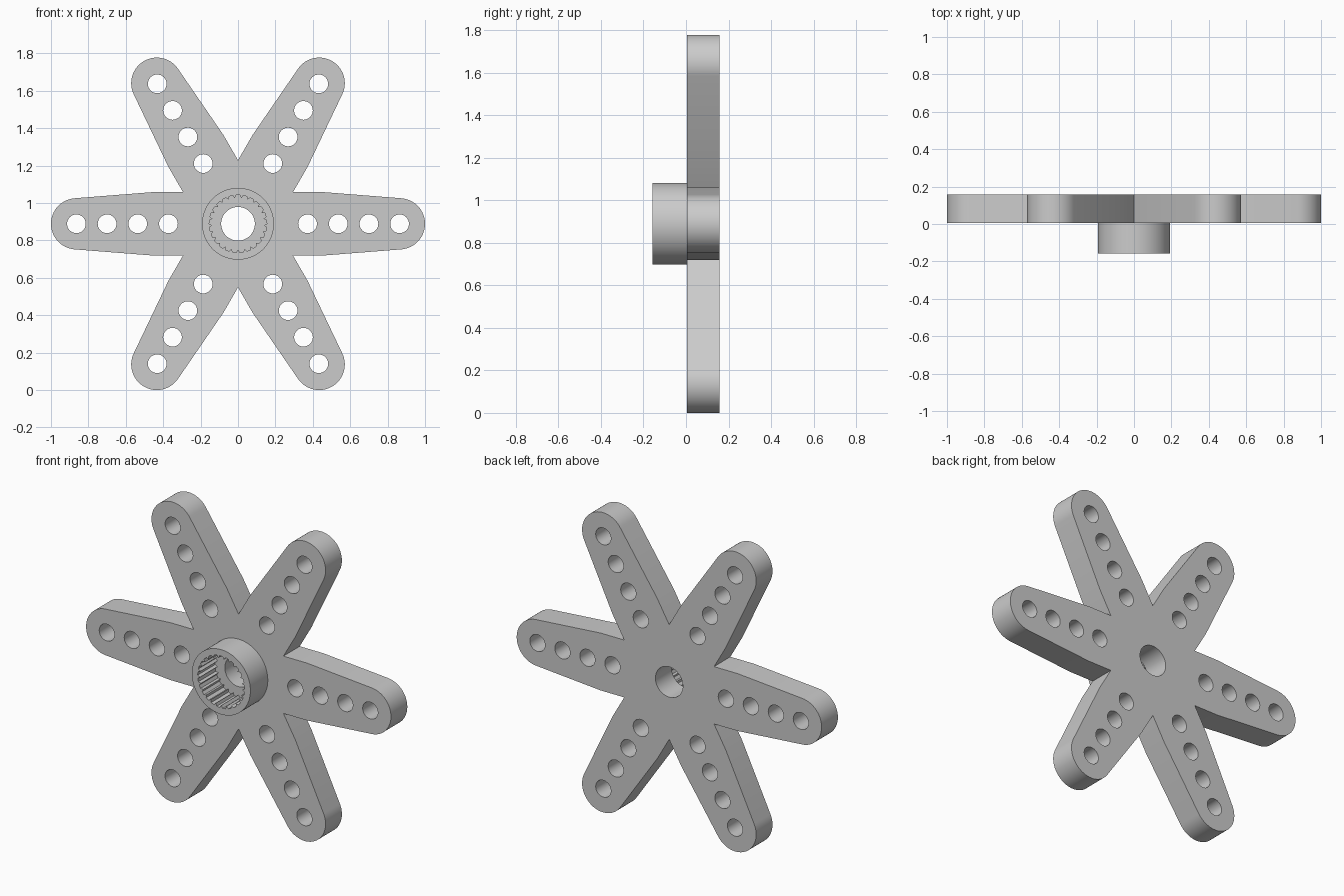
import bpy, bmesh
from math import sin, cos, pi, radians
from mathutils import Vector

cube = bpy.data.objects.get("Cube")
if cube:
    bpy.data.objects.remove(cube, do_unlink=True)

CENTRE_Z = 0.889
FRONT, FACE, BACK = -0.158, 0.005, 0.158
ARM_HALF, TIP_R, SHOULDER = 0.17, 0.137, 0.45
HOLE_R, BORE_R, HUB_R = 0.05, 0.09, 0.192
TEETH, ROOT_R, TOOTH_R = 25, 0.154, 0.139


def polar(r, a):
    return Vector((r * cos(a), r * sin(a)))


def turn(p, a):
    return Vector((p.x * cos(a) - p.y * sin(a), p.x * sin(a) + p.y * cos(a)))


def circle(r, n, centre=Vector((0, 0))):
    return [centre + polar(r, 2 * pi * i / n) for i in range(n)]


def slab(name, loops, y0, y1):
    """Fill an outline with holes in the XZ plane and extrude it along y."""
    bm = bmesh.new()
    for loop in loops:
        vs = [bm.verts.new((p.x, y0, p.y + CENTRE_Z)) for p in loop]
        for i, v in enumerate(vs):
            bm.edges.new((v, vs[(i + 1) % len(vs)]))
    bmesh.ops.triangle_fill(bm, use_beauty=True, use_dissolve=False,
                            edges=bm.edges[:], normal=(0, -1, 0))
    ext = bmesh.ops.extrude_face_region(bm, geom=bm.faces[:],
                                        use_keep_orig=True)
    moved = [g for g in ext["geom"] if isinstance(g, bmesh.types.BMVert)]
    bmesh.ops.translate(bm, verts=moved, vec=(0, y1 - y0, 0))
    bmesh.ops.recalc_face_normals(bm, faces=bm.faces[:])
    mesh = bpy.data.meshes.new(name)
    bm.to_mesh(mesh)
    bm.free()
    obj = bpy.data.objects.new(name, mesh)
    bpy.context.collection.objects.link(obj)
    bpy.ops.object.select_all(action="DESELECT")
    obj.select_set(True)
    bpy.context.view_layer.objects.active = obj
    bpy.ops.object.shade_smooth_by_angle(angle=radians(25))
    return obj


# Six tapered arms joined into one star, each with a row of four holes
outline, holes = [], []
for k in range(6):
    a = k * pi / 3
    tip = 0.863 if k % 3 == 0 else 0.868
    arm = [Vector((SHOULDER, -ARM_HALF))]
    arm += [Vector((tip, 0)) + polar(TIP_R, radians(-85 + 170 * i / 32))
            for i in range(33)]
    arm += [Vector((SHOULDER, ARM_HALF)),
            polar(ARM_HALF / sin(pi / 6), pi / 6)]
    outline += [turn(p, a) for p in arm]
    for i in range(4):
        holes.append(circle(HOLE_R, 32, polar(0.372 + 0.164 * i, a)))

slab("star_plate", [outline, circle(BORE_R, 64)] + holes, FACE, BACK)

# Hub collar with a splined socket
spline = []
for i in range(TEETH):
    for r, f in ((ROOT_R, 0.0), (ROOT_R, 0.5), (TOOTH_R, 0.75)):
        spline.append(polar(r, 2 * pi * (i + f) / TEETH))

slab("splined_hub", [circle(HUB_R, 96), spline], FRONT, FACE)
